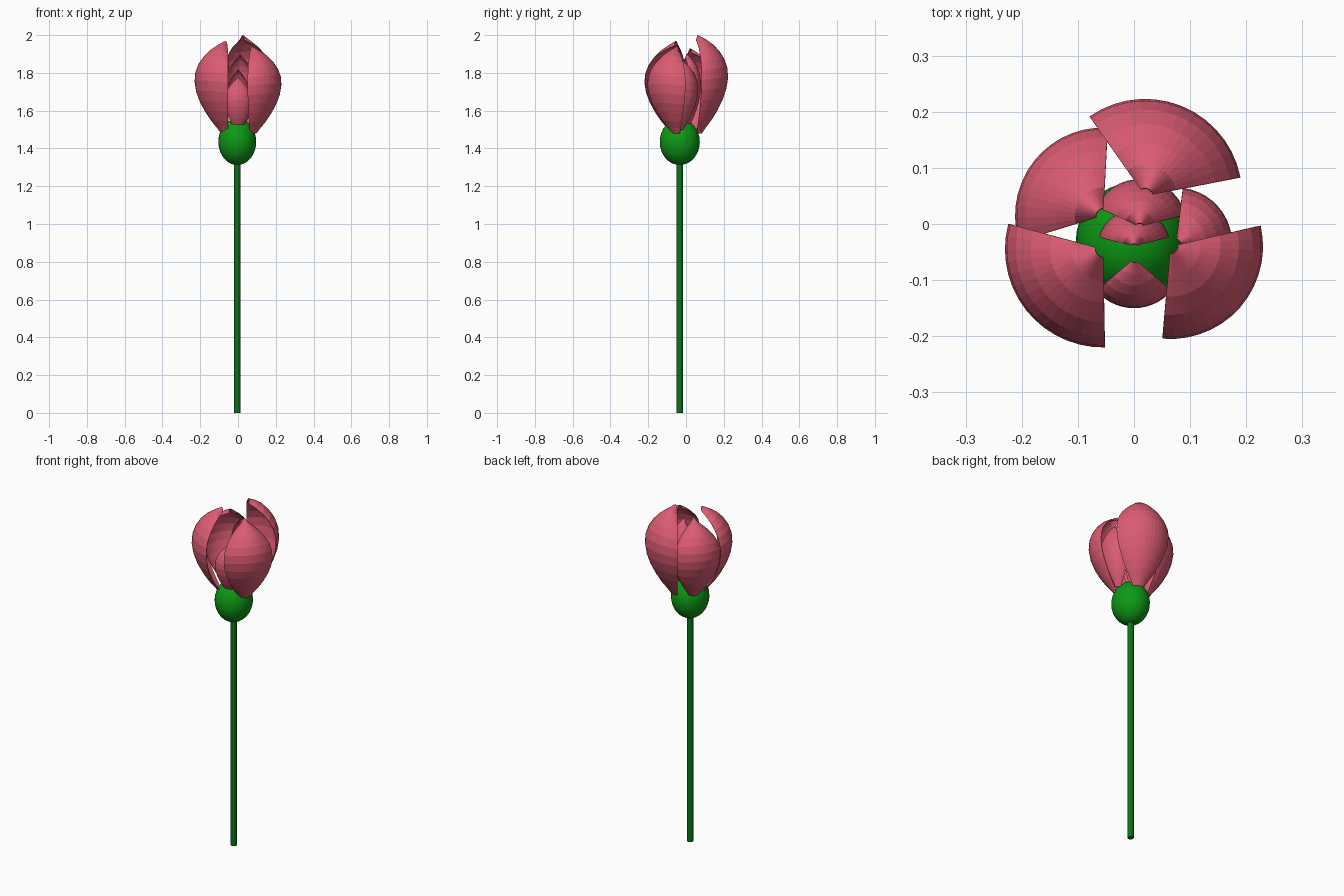
import bpy, bmesh
from math import radians, cos, sin

if "Cube" in bpy.data.objects:
    bpy.data.objects.remove(bpy.data.objects["Cube"])


def material(name, rgb):
    m = bpy.data.materials.new(name)
    m.diffuse_color = (*rgb, 1)
    m.use_nodes = True
    m.node_tree.nodes["Principled BSDF"].inputs["Base Color"].default_value = m.diffuse_color
    return m


pink = material("petal_pink", (0.71, 0.107, 0.17))
green = material("calyx_green", (0.004, 0.32, 0.007))
dark_green = material("stem_green", (0.003, 0.17, 0.008))

# Stem
bpy.ops.mesh.primitive_cylinder_add(vertices=16, radius=0.017, depth=1.35,
                                    location=(-0.004, -0.033, 0.675))
stem = bpy.context.object
stem.name = "stem"
stem.data.materials.append(dark_green)
bpy.ops.object.shade_smooth_by_angle(angle=radians(40))

# Egg-shaped green base of the flower
bpy.ops.mesh.primitive_uv_sphere_add(segments=32, ring_count=16, radius=1,
                                     location=(-0.004, -0.033, 1.435))
calyx = bpy.context.object
calyx.name = "calyx"
calyx.scale = (0.1, 0.106, 0.123)
calyx.data.materials.append(green)
bpy.ops.object.shade_smooth()

# Petal side profile: (height fraction, radius fraction)
PROFILE = [(0, .2), (.06, .32), (.14, .5), (.24, .68), (.35, .84), (.46, .95), (.57, 1),
           (.67, .98), (.76, .89), (.84, .74), (.91, .54), (.96, .32), (1, .08)]
COLS = 14


def petal(name, centre, radius, facing, half, z0, z1):
    """Spoon-shaped slice of a bulb, bulging towards the facing angle."""
    bm = bmesh.new()
    rows = []
    for h, r in PROFILE:
        row = []
        for i in range(COLS + 1):
            u = 2 * i / COLS - 1
            a = radians(facing + half * u)
            z = z0 + (z1 - z0) * (h - 0.05 * h * u * u)
            row.append(bm.verts.new((centre[0] + radius * r * cos(a),
                                     centre[1] + radius * r * sin(a), z)))
        rows.append(row)
    for lo, hi in zip(rows, rows[1:]):
        for i in range(COLS):
            bm.faces.new((lo[i], lo[i + 1], hi[i + 1], hi[i]))
    me = bpy.data.meshes.new(name)
    bm.to_mesh(me)
    bm.free()
    me.materials.append(pink)
    ob = bpy.data.objects.new(name, me)
    bpy.context.collection.objects.link(ob)
    mod = ob.modifiers.new("thickness", "SOLIDIFY")
    mod.thickness = 0.003


# Outer petals
petal("outer_petal_front_left", (-0.055, -0.045), 0.175, 218, 53, 1.48, 1.97)
petal("outer_petal_front_right", (0.065, -0.04), 0.165, 319, 54, 1.48, 1.94)
petal("outer_petal_back", (0.02, 0.05), 0.173, 68, 57, 1.48, 2.0)
petal("outer_petal_back_left", (-0.055, 0.015), 0.157, 142, 55, 1.48, 1.93)

# Inner petals
petal("inner_petal_front", (0, -0.062), 0.088, 270, 50, 1.49, 1.78)
petal("inner_petal_right", (0.075, -0.035), 0.1, 25, 58, 1.5, 1.88)
petal("inner_petal_back", (0.01, -0.005), 0.085, 85, 70, 1.5, 1.9)
petal("inner_petal_core", (0, -0.04), 0.065, 90, 75, 1.5, 1.82)
